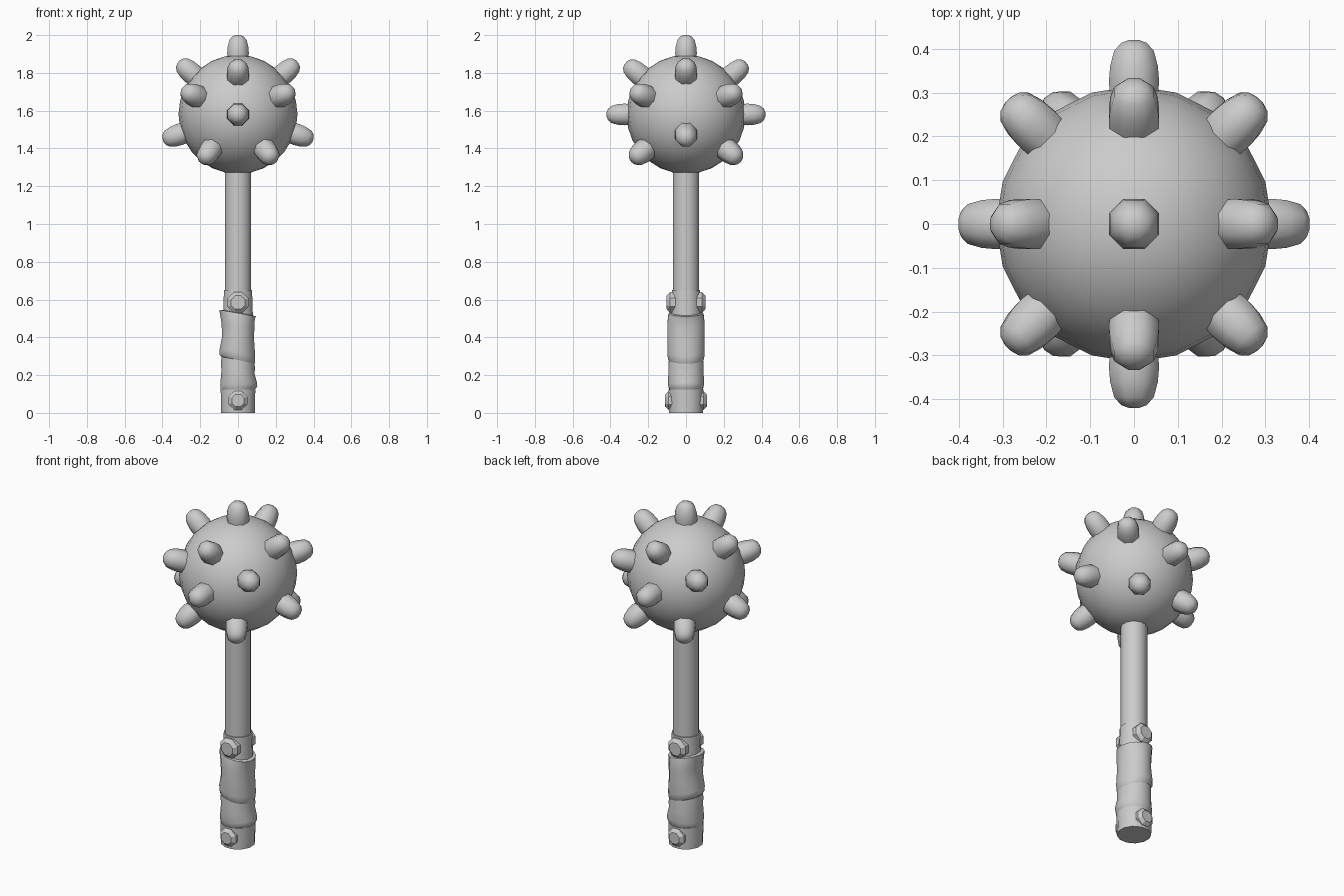
import bpy, bmesh
from math import sin, cos, pi
from mathutils import Vector

if "Cube" in bpy.data.objects:
    bpy.data.objects.remove(bpy.data.objects["Cube"])

BALL = Vector((0, 0, 1.58))


def loft(name, rings, n, smooth=40, origin=(0, 0, 0), axis=(0, 0, 1)):
    """Rings are (z, rx, ry, slope, x offset); slope tilts the ring across x."""
    bm = bmesh.new()
    rows = []
    for z, rx, ry, slope, ox in rings:
        row = []
        for i in range(n):
            a = 2 * pi * (i + 0.5) / n
            x = rx * cos(a)
            row.append(bm.verts.new((x + ox, ry * sin(a), z + slope * x)))
        rows.append(row)
    for lo, hi in zip(rows, rows[1:]):
        for i in range(n):
            j = (i + 1) % n
            bm.faces.new((lo[i], lo[j], hi[j], hi[i]))
    bm.faces.new(rows[0][::-1])
    bm.faces.new(rows[-1])
    mesh = bpy.data.meshes.new(name)
    bm.to_mesh(mesh)
    bm.free()
    ob = bpy.data.objects.new(name, mesh)
    bpy.context.collection.objects.link(ob)
    ob.location = origin
    ob.rotation_euler = Vector(axis).to_track_quat('Z', 'Y').to_euler()
    if smooth:
        bpy.ops.object.select_all(action='DESELECT')
        ob.select_set(True)
        bpy.context.view_layer.objects.active = ob
        bpy.ops.object.shade_smooth_by_angle(angle=smooth * pi / 180)
    return ob


def turned(name, profile, n, **kw):
    return loft(name, [(z, r, r, 0, 0) for z, r in profile], n, **kw)


# Ball head
bpy.ops.mesh.primitive_uv_sphere_add(segments=20, ring_count=14, radius=0.315, location=BALL)
head = bpy.context.object
head.name = "ball_head"
bpy.ops.object.shade_smooth()

# Blunt spikes pointing away from the ball centre
dirs = [(0, 0, 1)]
for s in (-1, 1):
    dirs += [(0, s, 0), (0.35 * s, 0, -0.12), (0.27 * s, 0, 0.24), (0, 0.275 * s, 0.235)]
    for t in (-1, 1):
        dirs += [(0.25 * s, 0.245 * t, 0.11), (0.165 * s, 0.25 * t, -0.215)]
spike = [(0.28, 0.058), (0.325, 0.062), (0.36, 0.059), (0.395, 0.049), (0.413, 0.032), (0.42, 0.012)]
for k, d in enumerate(dirs):
    turned(f"spike_{k + 1}", spike, 8, smooth=60, origin=BALL, axis=d)

# Shaft, collar and pommel
turned("shaft", [(0.05, 0.071), (1.32, 0.071)], 12)
turned("collar", [(0.5, 0.082), (0.65, 0.077)], 12)
turned("pommel", [(0, 0.092), (0.125, 0.095)], 12)

# Leather grip: two overlapping slanted wraps
loft("grip_lower_wrap", [
    (0.115, 0.085, 0.085, 0, 0), (0.13, 0.099, 0.092, -0.1, -0.005),
    (0.155, 0.099, 0.098, -0.05, -0.003), (0.21, 0.090, 0.095, 0.05, 0),
    (0.26, 0.091, 0.094, 0.2, 0), (0.31, 0.085, 0.09, 0.2, 0)], 16)
loft("grip_upper_wrap", [
    (0.275, 0.086, 0.088, 0.22, 0), (0.287, 0.096, 0.097, 0.22, 0.003),
    (0.32, 0.096, 0.101, 0.2, 0.003), (0.39, 0.087, 0.1, 0.1, 0),
    (0.46, 0.088, 0.101, 0.1, 0), (0.51, 0.094, 0.097, 0.15, 0.003),
    (0.528, 0.099, 0.092, 0.18, 0.002), (0.532, 0.075, 0.075, 0.18, 0)], 16)

# Bevelled studs, front and back
for z, r, tip, part in ((0.065, 0.054, 0.11, "pommel"), (0.585, 0.06, 0.102, "collar")):
    for s, side in ((-1, "front"), (1, "back")):
        turned(f"{part}_stud_{side}",
               [(0.05, r), (tip - 0.018, r), (tip, r * 0.65)], 8,
               smooth=0, origin=(0, 0, z), axis=(0, s, 0))
